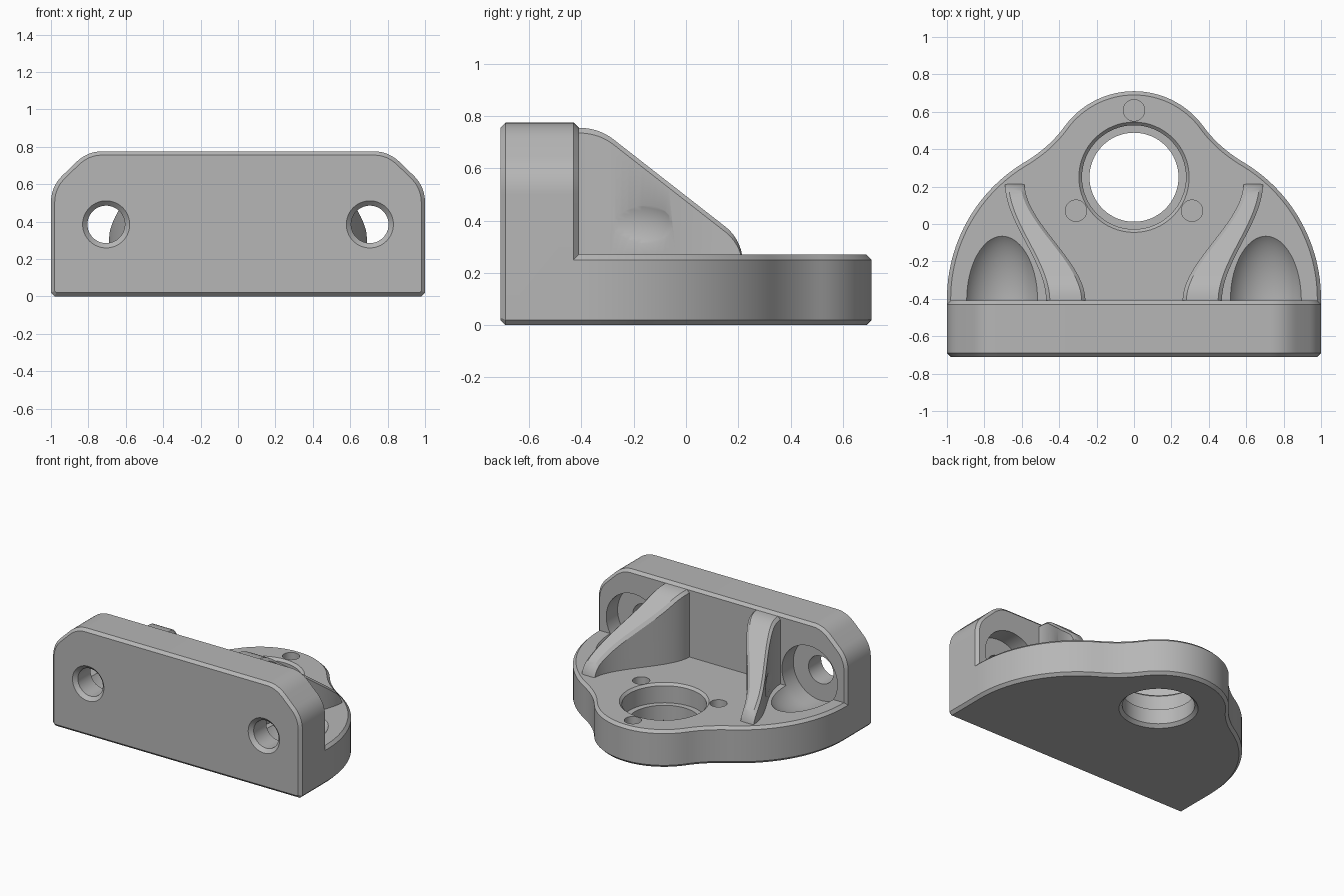
import bpy, bmesh
from math import sin, cos, pi, radians
from mathutils import Matrix

cube = bpy.data.objects.get("Cube")
if cube:
    bpy.data.objects.remove(cube, do_unlink=True)

grey = bpy.data.materials.new("machined_grey")
grey.use_nodes = True
colour = (0.47, 0.47, 0.47, 1)
grey.diffuse_color = colour
grey.node_tree.nodes["Principled BSDF"].inputs["Base Color"].default_value = colour

CHAMFER = 0.02
BOLT_X, BOLT_Z = 0.705, 0.385
BORE_Y = 0.25
WALL_BACK, WALL_FRONT = -0.41, -0.71


def finish(name, bm):
    bmesh.ops.recalc_face_normals(bm, faces=bm.faces[:])
    mesh = bpy.data.meshes.new(name)
    bm.to_mesh(mesh)
    bm.free()
    obj = bpy.data.objects.new(name, mesh)
    bpy.context.scene.collection.objects.link(obj)
    mesh.materials.append(grey)
    return obj


def bend(a, b, c, n=10):
    """Quadratic curve from a to c, pulled towards b."""
    return [tuple((1 - t) ** 2 * p + 2 * t * (1 - t) * q + t * t * r
                  for p, q, r in zip(a, b, c))
            for t in (i / n for i in range(n + 1))]


def arc(cx, cy, r, start, end, n):
    angles = [radians(start + (end - start) * i / n) for i in range(n + 1)]
    return [(cx + r * cos(a), cy + r * sin(a)) for a in angles]


def mirrored(half):
    """Close a right-hand half outline with its mirror image."""
    return half + [(-x, y) for x, y in reversed(half) if abs(x) > 1e-5]


def prism(name, outline, place, low, high):
    """Extruded outline with chamfered rims at both ends."""
    bm = bmesh.new()
    a, b = ([bm.verts.new(place(u, v, h)) for u, v in outline] for h in (low, high))
    caps = [bm.faces.new(a), bm.faces.new(b)]
    n = len(outline)
    for i in range(n):
        j = (i + 1) % n
        bm.faces.new((a[i], a[j], b[j], b[i]))
    bmesh.ops.recalc_face_normals(bm, faces=bm.faces[:])
    rims = [e for f in caps for e in f.edges]
    bmesh.ops.bevel(bm, geom=rims, offset=CHAMFER, segments=1,
                    affect='EDGES', clamp_overlap=False)
    return finish(name, bm)


def lathe(name, profile, matrix, n=64):
    """Closed solid of revolution from (radius, height) points."""
    bm = bmesh.new()
    rings = []
    for r, h in profile:
        rings.append([bm.verts.new((r * cos(2 * pi * i / n), r * sin(2 * pi * i / n), h))
                      for i in range(n)])
    for a, b in zip(rings, rings[1:]):
        for i in range(n):
            j = (i + 1) % n
            bm.faces.new((a[i], a[j], b[j], b[i]))
    bm.faces.new(rings[0])
    bm.faces.new(rings[-1])
    bm.transform(matrix)
    return finish(name, bm)


def rib(name, side):
    """S-shaped gusset lofted from chamfered sections along y."""
    top = [(-0.47, 0.755)] + bend((-0.41, 0.755), (-0.33, 0.755), (-0.27, 0.705), 8)
    top += [(-0.27 + 0.41 * i / 16, 0.705 - 0.32 * i / 16) for i in range(1, 16)]
    top += bend((0.14, 0.385), (0.21, 0.335), (0.217, 0.25), 8)
    bm = bmesh.new()
    rings = []
    for y, z in top:
        t = max(0, (y - WALL_BACK) / 0.627)
        s = t * t * (3 - 2 * t)
        inner, outer = 0.26 + 0.325 * s, 0.47 + 0.22 * s
        section = [(inner, 0.15), (inner, z - CHAMFER), (inner + CHAMFER, z),
                   (outer - CHAMFER, z), (outer, z - CHAMFER), (outer, 0.15)]
        rings.append([bm.verts.new((side * x, y, h)) for x, h in section])
    for a, b in zip(rings, rings[1:]):
        for i in range(6):
            j = (i + 1) % 6
            bm.faces.new((a[i], a[j], b[j], b[i]))
    bm.faces.new(rings[0])
    bm.faces.new(rings[-1])
    return finish(name, bm)


def combine(target, tool, operation):
    mod = target.modifiers.new(tool.name, 'BOOLEAN')
    mod.operation = operation
    mod.solver = 'EXACT'
    mod.object = tool
    bpy.context.view_layer.objects.active = target
    bpy.ops.object.modifier_apply(modifier=mod.name)
    bpy.data.objects.remove(tool, do_unlink=True)


# Base flange: wide shoulders flowing into a round lobe
shoulder = [(1, -0.5)] + arc(0.15, -0.4, 0.85, 0, 58, 24)
lobe = arc(0, BORE_Y, 0.46, 35.4, 90, 16)
blend = bend(shoulder[-1], (0.456, 0.405), lobe[0], 10)
bracket = prism("bracket", mirrored(shoulder + blend[1:-1] + lobe),
                lambda u, v, h: (u, v, h), 0, 0.27)

# Upright wall with softened top corners
corner = [(0.98, 0), (1, 0.02)]
corner += bend((1, 0.5), (1, 0.585), (0.94, 0.645))
corner += bend((0.87, 0.713), (0.807, 0.775), (0.73, 0.775))
wall = prism("wall", mirrored(corner), lambda u, v, h: (u, h, v), WALL_FRONT, WALL_BACK)
combine(bracket, wall, 'UNION')

# Curved ribs
for side, label in ((1, "left"), (-1, "right")):
    combine(bracket, rib(label + "_rib", side), 'UNION')

# Bolt holes: chamfered mouth, counterbore and scooped clearance behind
scoop = [(0.222 * cos(a), WALL_BACK + 0.403 * sin(a))
         for a in (radians(88 * i / 24) for i in range(25))]
bolt = [(0.126, -0.8), (0.126, WALL_FRONT), (0.1, WALL_FRONT + 0.025),
        (0.1, -0.54), (0.222, -0.54)] + scoop
for side, label in ((1, "left"), (-1, "right")):
    place = Matrix.Translation((side * BOLT_X, 0, BOLT_Z)) @ Matrix.Rotation(-pi / 2, 4, 'X')
    combine(bracket, lathe(label + "_bolt_hole", bolt, place), 'DIFFERENCE')

# Stepped central bore
bore = [(0.26, -0.1), (0.26, 0), (0.238, 0.022), (0.238, 0.13),
        (0.278, 0.13), (0.278, 0.253), (0.295, 0.27), (0.295, 0.4)]
combine(bracket, lathe("bore", bore, Matrix.Translation((0, BORE_Y, 0))), 'DIFFERENCE')

# Three blind screw holes around the bore
for angle in (90, 210, 330):
    a = radians(angle)
    place = Matrix.Translation((0.358 * cos(a), BORE_Y + 0.358 * sin(a), 0))
    combine(bracket, lathe("screw_hole", [(0.057, 0.12), (0.057, 0.4)], place, 32), 'DIFFERENCE')

# One smooth-shaded part with crisp edges
bpy.ops.object.select_all(action='DESELECT')
bracket.select_set(True)
bpy.context.view_layer.objects.active = bracket
bpy.ops.object.shade_smooth_by_angle(angle=radians(30))
